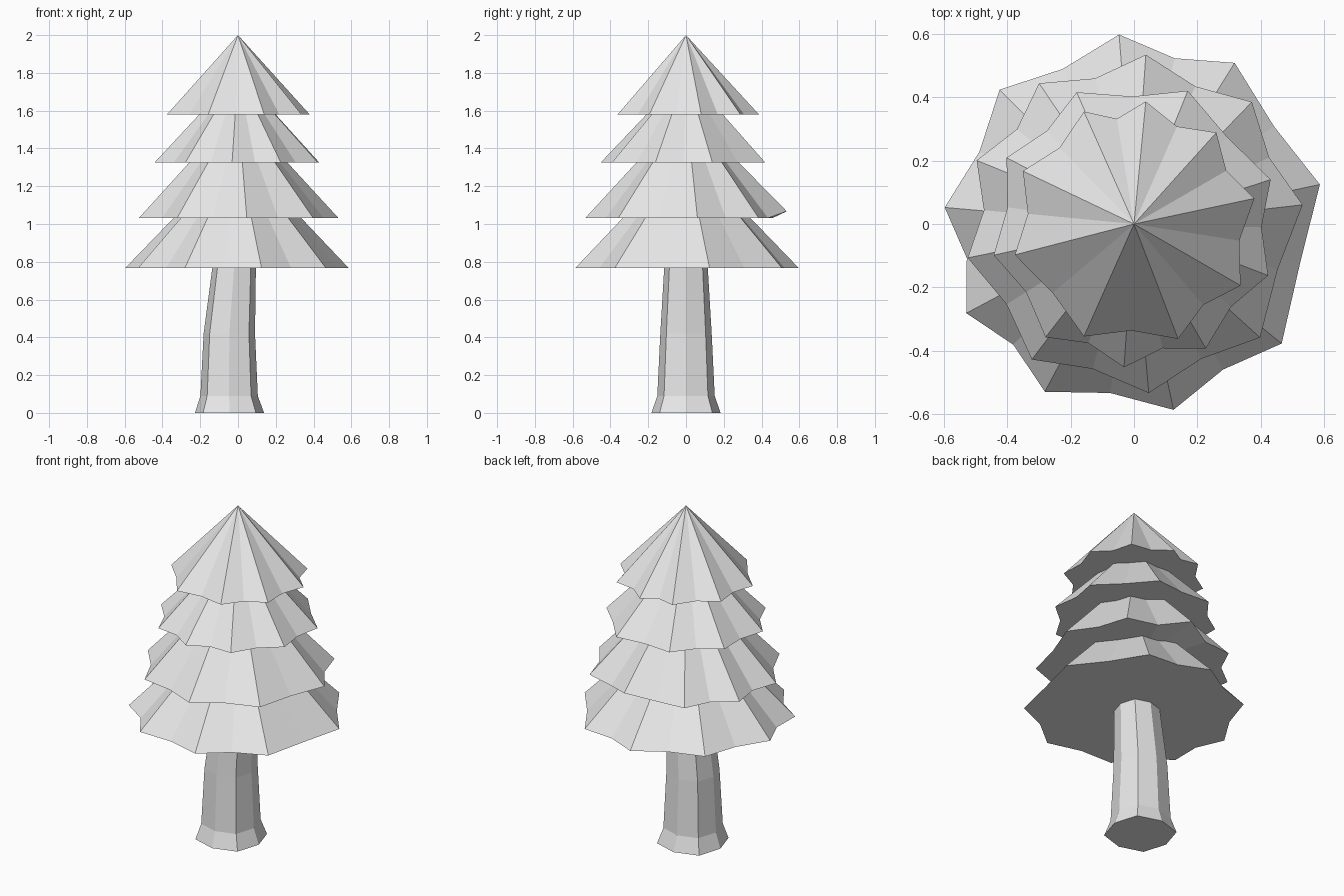
import bpy, bmesh
from math import cos, sin, pi, radians

cube = bpy.data.objects.get("Cube")
if cube:
    bpy.data.objects.remove(cube, do_unlink=True)

# One plain light grey for the whole tree
grey = bpy.data.materials.new("light_grey")
grey.use_nodes = True
grey.diffuse_color = (0.8, 0.8, 0.8, 1)
grey.node_tree.nodes["Principled BSDF"].inputs["Base Color"].default_value = (0.8, 0.8, 0.8, 1)


def finish(name, bm):
    bmesh.ops.recalc_face_normals(bm, faces=bm.faces)
    mesh = bpy.data.meshes.new(name)
    bm.to_mesh(mesh)
    bm.free()
    mesh.materials.append(grey)
    obj = bpy.data.objects.new(name, mesh)
    bpy.context.collection.objects.link(obj)
    return obj


def bridge(bm, low, high):
    for i in range(len(low)):
        j = (i + 1) % len(low)
        bm.faces.new((low[i], low[j], high[j], high[i]))


def branch_tier(name, base, apex, tip_radius, notch_radius, tip_angles, lifted=None):
    """Jagged cone: branch tips at the given angles, a notch between each pair."""
    bm = bmesh.new()
    ring = []
    count = len(tip_angles)
    for i, angle in enumerate(tip_angles):
        following = tip_angles[(i + 1) % count] + (360 if i == count - 1 else 0)
        for degrees, radius in ((angle, tip_radius), ((angle + following) / 2, notch_radius)):
            a = radians(degrees)
            ring.append(bm.verts.new((radius * cos(a), radius * sin(a), base)))
    if lifted is not None:
        ring[lifted * 2].co.z += 0.035
    top = bm.verts.new((0, 0, apex))
    for i, vert in enumerate(ring):
        bm.faces.new((vert, ring[(i + 1) % len(ring)], top))
    centre = bm.verts.new((0, 0, base))
    for i, vert in enumerate(ring):
        bm.faces.new((ring[(i + 1) % len(ring)], vert, centre))
    return finish(name, bm)


# Four tiers of branches, lowest first
branch_tier("bottom_branches", 0.767, 1.385, 0.599, 0.538,
            (12, 58, 94.5, 135, 175, 208, 242, 282, 321))
branch_tier("lower_middle_branches", 1.032, 1.61, 0.535, 0.475,
            (6.5, 46, 86, 124, 158, 191.5, 233, 275, 318), lifted=2)
branch_tier("upper_middle_branches", 1.325, 1.80, 0.453, 0.402,
            (18, 68, 113.5, 152.5, 192.5, 232, 266, 300, 339))
branch_tier("top_branches", 1.58, 2.0, 0.388, 0.336,
            (12, 48, 84.5, 114, 154.5, 194.5, 246, 291, 330))

# Leaning eight-sided trunk: height, sideways shift, radius
trunk = bmesh.new()
rings = []
for z, shift, radius in ((0, -0.045, 0.183), (0.09, -0.047, 0.152),
                         (0.42, -0.046, 0.136), (0.79, -0.019, 0.114)):
    ring = []
    for i in range(8):
        r = radius * (1.08 if i % 2 else 1)
        ring.append(trunk.verts.new((shift + r * cos(i * pi / 4), r * sin(i * pi / 4), z)))
    rings.append(ring)
for low, high in zip(rings, rings[1:]):
    bridge(trunk, low, high)
trunk.faces.new(rings[0][::-1])
trunk.faces.new(rings[-1])
finish("trunk", trunk)
